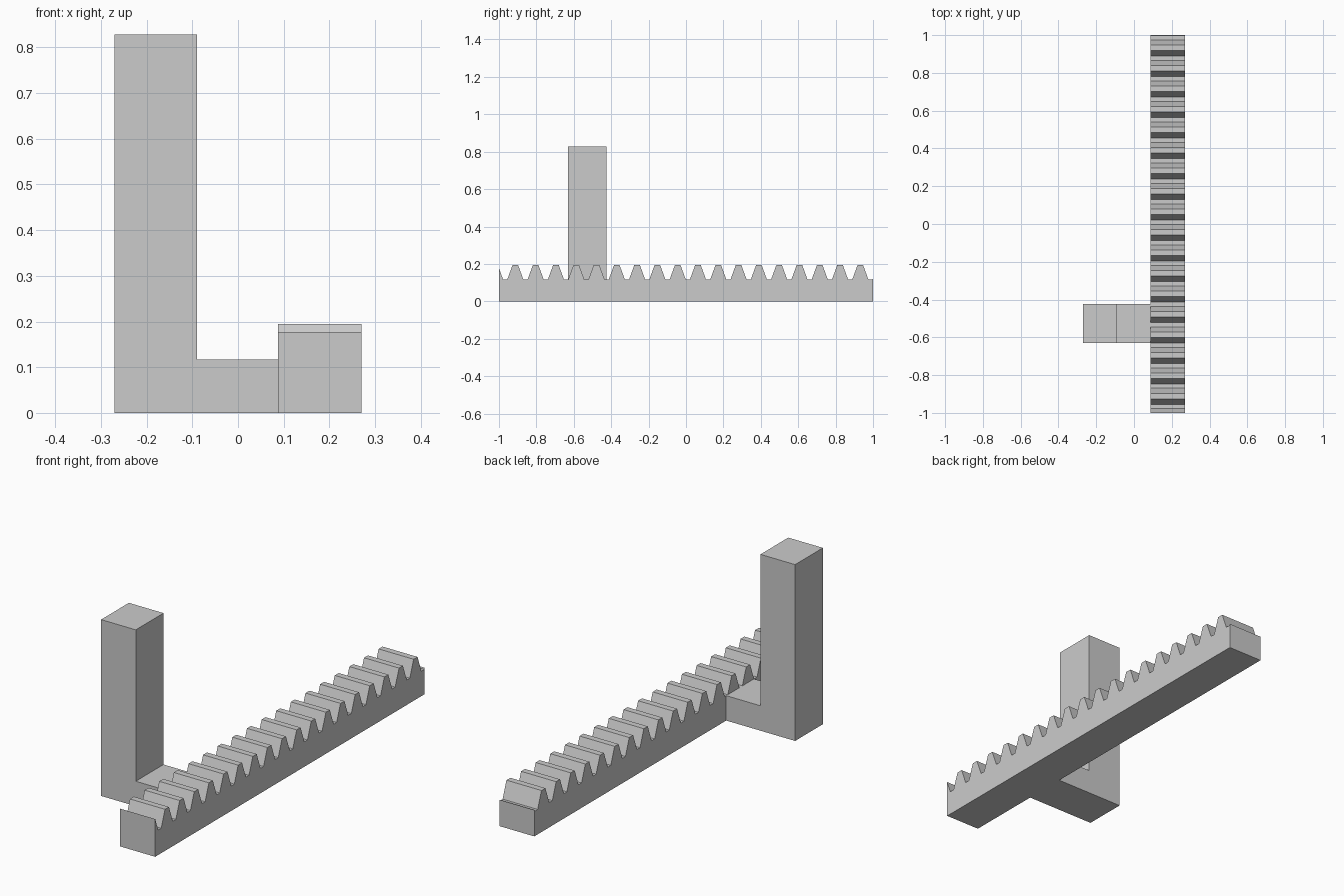
import bpy
import math

if "Cube" in bpy.data.objects:
    bpy.data.objects.remove(bpy.data.objects["Cube"], do_unlink=True)

# Single grey material
grey = bpy.data.materials.new("plain grey")
grey.use_nodes = True
colour = (0.6, 0.6, 0.6, 1)
grey.diffuse_color = colour
grey.node_tree.nodes["Principled BSDF"].inputs["Base Color"].default_value = colour


def extrude(name, profile, axis, start, end):
    """Prism from a 2D outline, extruded along x (outline y, z) or y (outline x, z)."""
    def place(p, d):
        return (d, p[0], p[1]) if axis == "x" else (p[0], d, p[1])
    n = len(profile)
    verts = [place(p, d) for d in (start, end) for p in profile]
    faces = [tuple(range(n))[::-1], tuple(range(n, 2 * n))]
    faces += [(i, (i + 1) % n, n + (i + 1) % n, n + i) for i in range(n)]
    if axis == "y":
        faces = [f[::-1] for f in faces]
    mesh = bpy.data.meshes.new(name)
    mesh.from_pydata(verts, [], [f[::-1] for f in faces] if area(profile) < 0 else faces)
    mesh.materials.append(grey)
    obj = bpy.data.objects.new(name, mesh)
    bpy.context.collection.objects.link(obj)
    return obj


def area(p):
    return sum(a[0] * b[1] - b[0] * a[1] for a, b in zip(p, p[1:] + p[:1])) / 2


# Toothed rack: straight-flanked teeth with a 20 degree pressure angle
pitch, first_tooth, teeth = 0.1085, -0.9125, 18
root, tip, half = 0.117, 0.195, 1.0
module = pitch / math.pi
slope = math.tan(math.radians(20))
tip_half = pitch / 4 - module * slope
root_half = tip_half + (tip - root) * slope

line = []
for i in range(-1, teeth + 1):
    c = first_tooth + i * pitch
    line += [(c - root_half, root), (c - tip_half, tip),
             (c + tip_half, tip), (c + root_half, root)]


def height_at(y):
    for a, b in zip(line, line[1:]):
        if a[0] <= y <= b[0]:
            return a[1] + (b[1] - a[1]) * (y - a[0]) / (b[0] - a[0])


# Trim the tooth line at both rack ends and close it along the ground
outline = [(-half, 0), (-half, height_at(-half))]
outline += [p for p in line if -half < p[0] < half]
outline += [(half, height_at(half)), (half, 0)]
extrude("toothed_rack", outline, "x", 0.088, 0.27)

# L-shaped bracket: side arm and upright post
bracket = [(-0.27, 0), (0.088, 0), (0.088, 0.117), (-0.09, 0.117),
           (-0.09, 0.828), (-0.27, 0.828)]
extrude("arm_and_post", bracket, "y", -0.63, -0.424)
